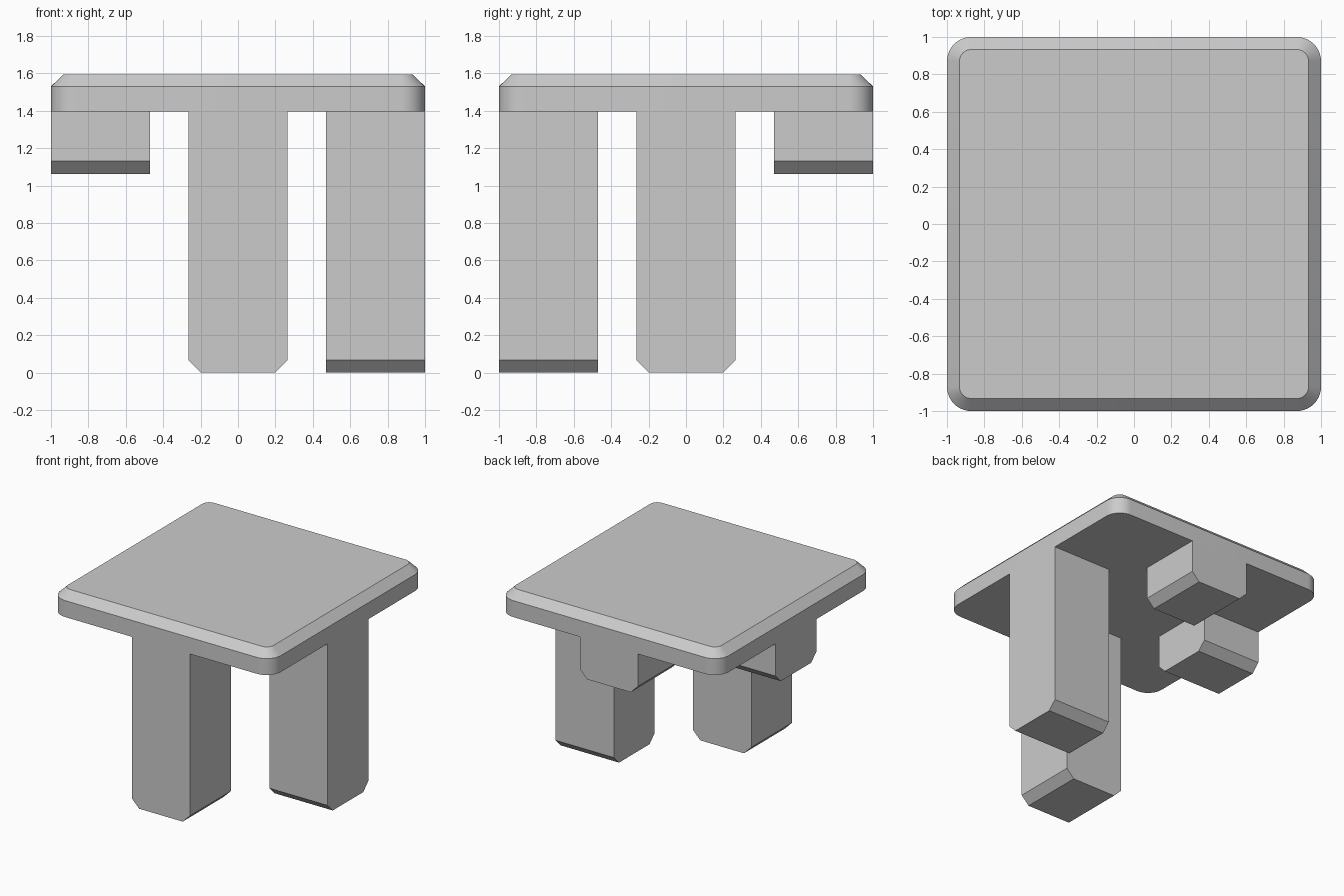
import bpy
import bmesh
from math import cos, sin, pi
from mathutils import Matrix

cube = bpy.data.objects.get("Cube")
if cube:
    bpy.data.objects.remove(cube, do_unlink=True)

grey = bpy.data.materials.new("plain grey")
grey.use_nodes = True
colour = (0.6, 0.6, 0.6, 1)
grey.diffuse_color = colour
grey.node_tree.nodes["Principled BSDF"].inputs["Base Color"].default_value = colour

UNDERSIDE, RIM, TOP = 1.395, 1.53, 1.595
CHAMFER = 0.067
CORNER = 0.13
STEPS = 10


def finish(name, bm):
    bmesh.ops.recalc_face_normals(bm, faces=bm.faces)
    mesh = bpy.data.meshes.new(name)
    bm.to_mesh(mesh)
    bm.free()
    mesh.materials.append(grey)
    obj = bpy.data.objects.new(name, mesh)
    bpy.context.collection.objects.link(obj)
    return obj


def rounded_ring(bm, half, radius, z):
    """One square loop with rounded corners."""
    ring = []
    for quarter, (sx, sy) in enumerate([(1, 1), (-1, 1), (-1, -1), (1, -1)]):
        for i in range(STEPS + 1):
            a = (quarter + i / STEPS) * pi / 2
            ring.append(bm.verts.new((sx * (half - radius) + radius * cos(a),
                                      sy * (half - radius) + radius * sin(a), z)))
    return ring


# Square top with rounded corners and a chamfered upper rim
bm = bmesh.new()
rings = [rounded_ring(bm, 1, CORNER, UNDERSIDE),
         rounded_ring(bm, 1, CORNER, RIM),
         rounded_ring(bm, 1 - CHAMFER, CORNER - CHAMFER, TOP)]
for low, high in zip(rings, rings[1:]):
    for i in range(len(low)):
        j = (i + 1) % len(low)
        bm.faces.new((low[i], low[j], high[j], high[i]))
bm.faces.new(rings[0])
bm.faces.new(rings[-1])
top = finish("table_top", bm)
bpy.context.view_layer.objects.active = top
top.select_set(True)
bpy.ops.object.shade_smooth_by_angle(angle=pi / 6)


def leg(name, bottom, angle):
    """A chamfered profile, extruded inward from the front edge, then turned."""
    half, inner = 0.265, -0.47
    profile = [(-half, UNDERSIDE), (-half, bottom + CHAMFER), (CHAMFER - half, bottom),
               (half - CHAMFER, bottom), (half, bottom + CHAMFER), (half, UNDERSIDE)]
    bm = bmesh.new()
    face = bm.faces.new([bm.verts.new((x, -1, z)) for x, z in profile])
    moved = bmesh.ops.extrude_face_region(bm, geom=[face], use_keep_orig=True)
    verts = [g for g in moved["geom"] if isinstance(g, bmesh.types.BMVert)]
    bmesh.ops.translate(bm, verts=verts, vec=(0, inner + 1, 0))
    bmesh.ops.transform(bm, matrix=Matrix.Rotation(angle, 4, "Z"), verts=bm.verts)
    finish(name, bm)


# Two long legs and two short stubs, one at the middle of each side
leg("front_leg", 0, 0)
leg("left_leg", 0, pi / 2)
leg("back_stub", 1.063, pi)
leg("right_stub", 1.063, -pi / 2)
